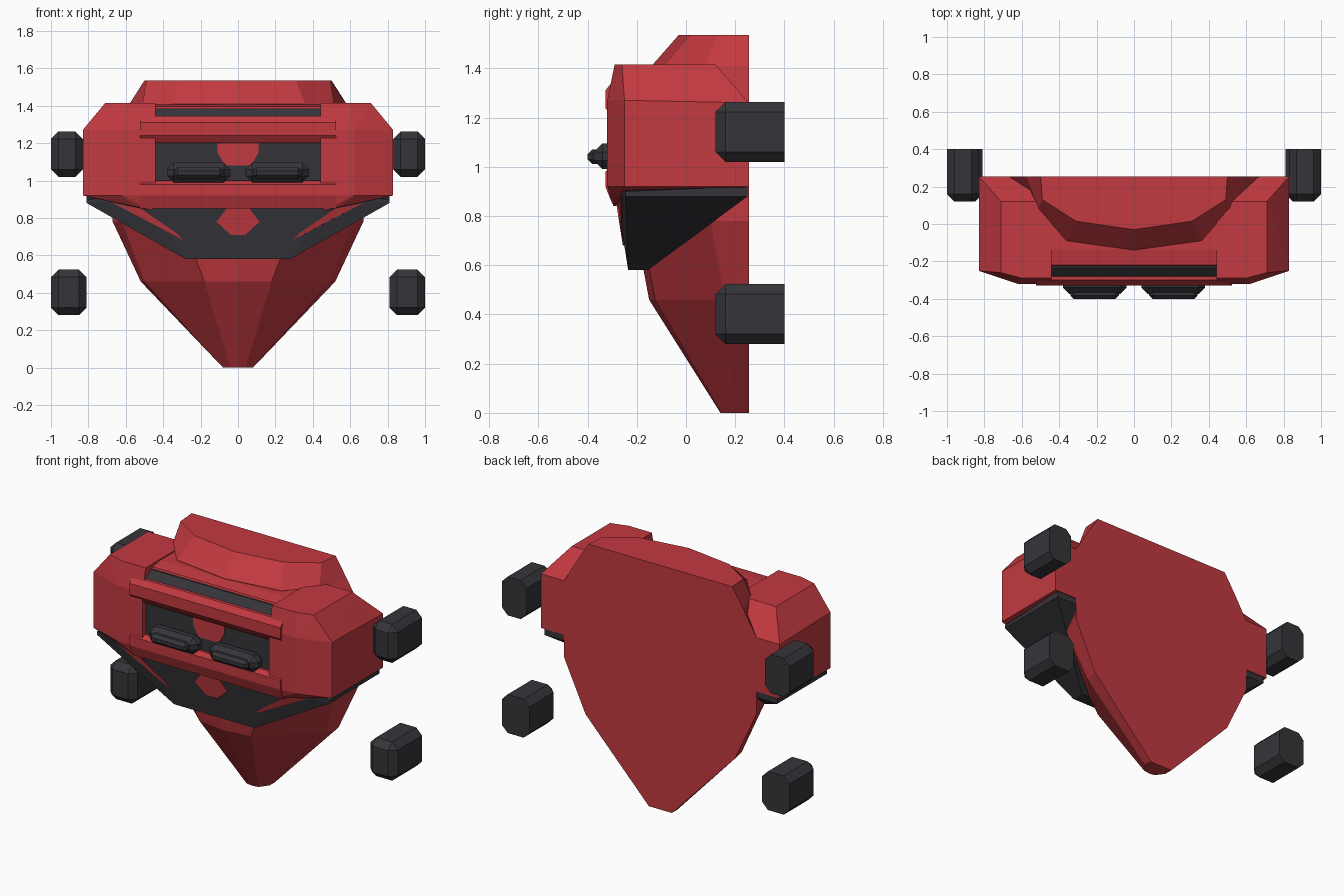
import bpy, bmesh

default = bpy.data.objects.get("Cube")
if default:
    bpy.data.objects.remove(default, do_unlink=True)


def material(name, color):
    m = bpy.data.materials.new(name)
    m.use_nodes = True
    m.diffuse_color = color
    m.node_tree.nodes["Principled BSDF"].inputs["Base Color"].default_value = color
    return m


RED = material("armor_red", (0.54, 0.042, 0.052, 1))
DARK = material("charcoal", (0.036, 0.035, 0.042, 1))
BACK = 0.255


def finish(bm, name, mat):
    bmesh.ops.recalc_face_normals(bm, faces=bm.faces[:])
    mesh = bpy.data.meshes.new(name)
    bm.to_mesh(mesh)
    bm.free()
    mesh.materials.append(mat)
    obj = bpy.data.objects.new(name, mesh)
    bpy.context.collection.objects.link(obj)
    return obj


def both(points):
    return points + [(-x, y, z) for x, y, z in points]


def hull(name, points, mat):
    """Faceted solid wrapped around a few corner points."""
    bm = bmesh.new()
    for p in points:
        bm.verts.new(p)
    out = bmesh.ops.convex_hull(bm, input=bm.verts[:])
    loose = [v for v in out["geom_interior"] if isinstance(v, bmesh.types.BMVert)]
    bmesh.ops.delete(bm, geom=loose, context="VERTS")
    bmesh.ops.dissolve_limit(bm, angle_limit=0.02, verts=bm.verts[:], edges=bm.edges[:])
    return finish(bm, name, mat)


def bar(name, profile, half, mat):
    """Convex side profile (y, z) stretched across x."""
    return hull(name, both([(half, y, z) for y, z in profile]), mat)


def plate(name, outline, front, mat):
    """Thin decorative plate that follows a front surface y = front(x, z)."""
    bm = bmesh.new()
    rings = [[bm.verts.new((x, front(x, z) + d, z)) for x, z in outline]
             for d in (-0.006, 0.003)]
    n = len(outline)
    for r in rings:
        bm.faces.new(r)
    for i in range(n):
        j = (i + 1) % n
        bm.faces.new((rings[0][i], rings[0][j], rings[1][j], rings[1][i]))
    bmesh.ops.triangulate(bm, faces=bm.faces[:])
    return finish(bm, name, mat)


def block(name, lo, hi, bevel, mat, keep_back=False):
    """Chamfered box between two corners, optionally with a sharp rear face."""
    bm = bmesh.new()
    bmesh.ops.create_cube(bm, size=1)
    for v in bm.verts:
        v.co = [lo[i] + (v.co[i] + 0.5) * (hi[i] - lo[i]) for i in range(3)]
    edges = [e for e in bm.edges
             if not (keep_back and all(v.co.y > hi[1] - 0.001 for v in e.verts))]
    bmesh.ops.bevel(bm, geom=edges, offset=bevel, segments=1, affect="EDGES")
    return finish(bm, name, mat)


# Main shell with collar, lofted through horizontal half sections
sections = [
    (0.0, [(.08, BACK), (.08, .2), (.04, .145), (0, .14)]),
    (0.46, [(.52, BACK), (.5, .16), (.18, -.125), (0, -.15)]),
    (0.78, [(.67, BACK), (.62, .1), (.3, -.19), (0, -.21)]),
    (1.26, [(.67, BACK), (.52, .08), (.36, -.09), (0, -.14)]),
    (1.41, [(.58, BACK), (.51, .08), (.36, -.09), (0, -.14)]),
    (1.535, [(.5, BACK), (.49, .13), (.31, .015), (0, -.03)]),
]
bm = bmesh.new()
loops = []
for z, half in sections:
    full = half + [(-x, y) for x, y in reversed(half[:-1])]
    loops.append([bm.verts.new((x, y, z)) for x, y in full])
for a, b in zip(loops, loops[1:]):
    for i in range(len(a)):
        j = (i + 1) % len(a)
        bm.faces.new((a[i], a[j], b[j], b[i]))
bm.faces.new(loops[0])
bm.faces.new(loops[-1])
finish(bm, "body_shell", RED)

# Dark core behind the bars, and the angled dark skirt below
bar("chest_core", [(-.235, 1.385), (-.285, 1.34), (-.285, .85), (0, .85), (0, 1.385)],
    0.46, DARK)
hull("lower_skirt", both([
    (.28, -.235, .58), (.28, -.155, .58), (.5, -.285, .9), (.81, -.245, .9),
    (.81, -.245, .88), (.81, .25, .92), (.81, .25, .88), (.5, -.285, .92),
]), DARK)

# Top deck and the two horizontal chest bars
bar("top_deck", [(-.23, 1.375), (-.22, 1.395), (-.14, 1.407), (.1, 1.407),
                 (.1, 1.3), (-.23, 1.3)], 0.46, RED)
bar("upper_bar", [(-.2, 1.345), (-.3, 1.345), (-.328, 1.31), (-.328, 1.24),
                  (-.3, 1.2), (-.2, 1.2)], 0.525, RED)
bar("lower_bar", [(-.2, 1.0), (-.3, 1.0), (-.328, .98), (-.328, .92),
                  (-.3, .85), (-.2, .85)], 0.525, RED)


def core_front(x, z):
    return -0.285


def skirt_front(x, z):
    side = -.235 + .129 * (abs(x) - .28) - .245 * (z - .58)
    return max(side, -.235 - .156 * (z - .58))


# Central ornaments
plate("upper_crest", [(-.11, 1.21), (.11, 1.21), (.11, 1.15), (.07, 1.08), (-.07, 1.08),
                      (-.11, 1.15)], core_front, RED)
plate("lower_crest", [(-.06, .85), (.06, .85), (.115, .78), (.04, .71), (-.04, .71),
                      (-.115, .78)], skirt_front, RED)

# Paired parts
for side, s in (("left", 1), ("right", -1)):
    shoulder = [
        (.44, -.29, 1.415), (.6, -.29, 1.415), (.71, -.26, 1.415),
        (.71, .12, 1.415), (.44, .12, 1.415),
        (.44, -.32, 1.27), (.62, -.32, 1.27), (.83, -.25, 1.27),
        (.44, -.32, .92), (.62, -.32, .92), (.83, -.25, .92),
        (.83, BACK, 1.26), (.44, BACK, 1.26), (.83, BACK, .92), (.44, BACK, .92),
        (.46, -.295, .84), (.54, -.295, .86),
    ]
    hull(side + "_shoulder", [(s * x, y, z) for x, y, z in shoulder], RED)

    stripe = [(.29, .68), (.33, .72), (.52, .85), (.67, .88), (.46, .77)]
    plate(side + "_skirt_stripe", [(s * x, z) for x, z in stripe], skirt_front, RED)

    # Chest lamp: wide housing with a smaller raised lens
    for part, x0, x1, y0, z0, z1, bev in (
            ("lamp_housing", .04, .38, -.375, .99, 1.095, .035),
            ("lamp_lens", .08, .34, -.4, 1.012, 1.07, .018)):
        xs = sorted((s * x0, s * x1))
        block(f"{side}_{part}", (xs[0], y0, z0), (xs[1], -.27, z1), bev, DARK)

    # Side mounting blocks
    for level, inner, z0 in (("upper", .83, 1.02), ("lower", .81, .28)):
        xs = sorted((s * inner, s * 1.0))
        block(f"{side}_{level}_mount", (xs[0], .12, z0), (xs[1], .4, z0 + .243),
              .04, DARK, keep_back=True)
